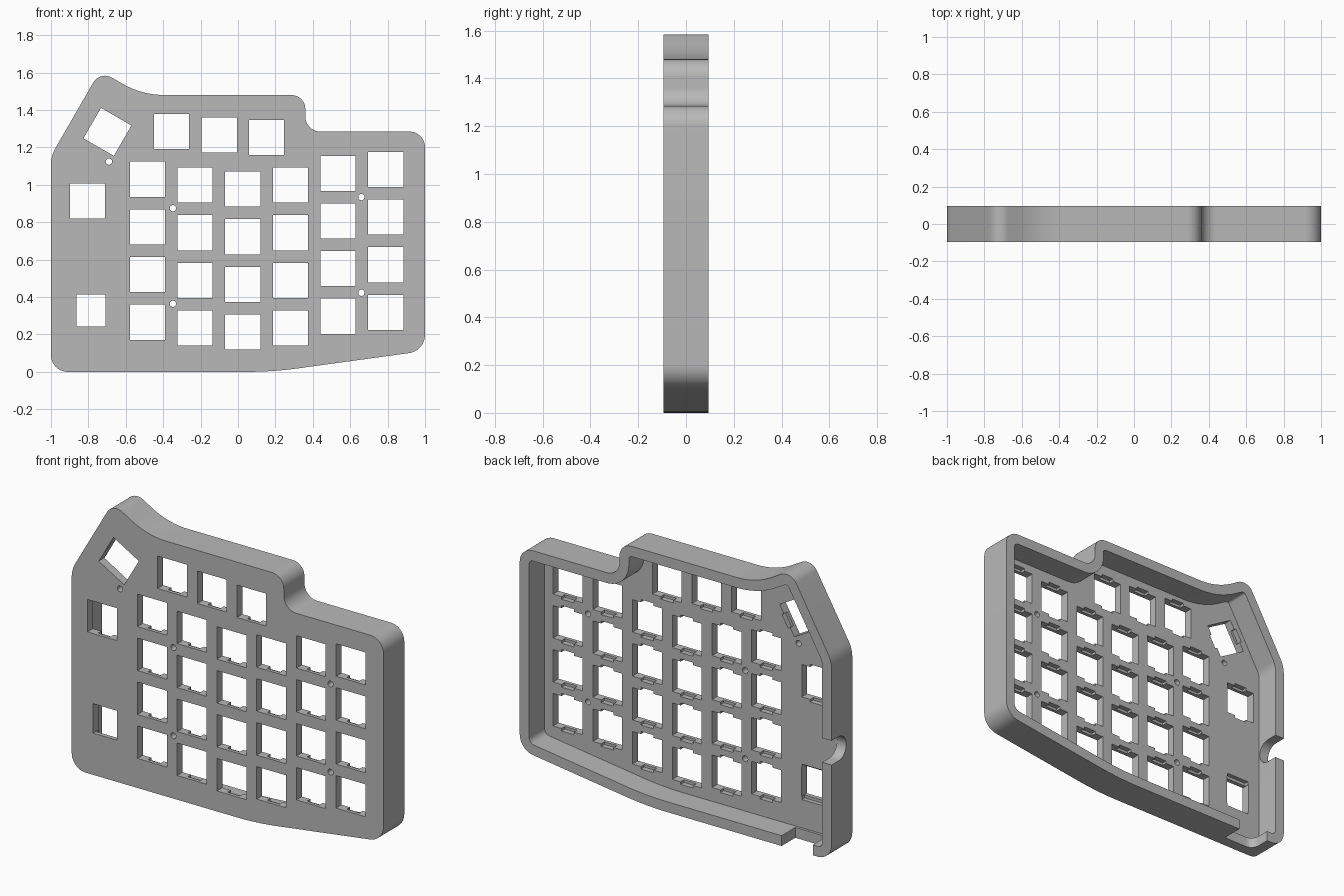
import bpy, bmesh, math
from mathutils import Vector

if "Cube" in bpy.data.objects:
    bpy.data.objects.remove(bpy.data.objects["Cube"])

FRONT, BACK, FLOOR = -0.095, 0.095, -0.045
WALL = 0.06
KEY = 0.188

grey = bpy.data.materials.new("case grey")
grey.diffuse_color = (0.48, 0.48, 0.48, 1)
grey.use_nodes = True
grey.node_tree.nodes["Principled BSDF"].inputs["Base Color"].default_value = grey.diffuse_color

# Case outline: x, z, corner radius (counter-clockwise from the front)
CORNERS = [(-1, 0, 0.09), (0.185, 0, 2.0), (1, 0.112, 0.1), (1, 1.285, 0.085),
           (0.36, 1.285, 0.08), (0.36, 1.48, 0.075), (-0.513, 1.48, 0.45),
           (-0.7376, 1.6097, 0.072), (-1, 1.155, 0.17)]


def outline(inset=0.0):
    """Rounded polygon, optionally moved inwards."""
    raw = [Vector(c[:2]) for c in CORNERS]
    n = len(raw)
    pts, radii = [], []
    for i, p in enumerate(raw):
        d1 = (p - raw[i - 1]).normalized()
        d2 = (raw[(i + 1) % n] - p).normalized()
        n1, n2 = Vector((-d1.y, d1.x)), Vector((-d2.y, d2.x))
        convex = d1.x * d2.y - d1.y * d2.x > 0
        pts.append(p + (n1 + n2) * inset / (1 + n1.dot(n2)))
        radii.append(max(CORNERS[i][2] + (-inset if convex else inset), 0.02))
    result = []
    for i, p in enumerate(pts):
        d1 = (p - pts[i - 1]).normalized()
        d2 = (pts[(i + 1) % n] - p).normalized()
        turn = math.atan2(d1.x * d2.y - d1.y * d2.x, d1.dot(d2))
        r, s = radii[i], math.copysign(1, turn)
        start = p - d1 * r * math.tan(abs(turn) / 2)
        arm = Vector((d1.y, -d1.x)) * s * r
        centre = start - arm
        steps = 12
        for k in range(steps + 1):
            a = turn * k / steps
            c, sn = math.cos(a), math.sin(a)
            result.append(centre + Vector((arm.x * c - arm.y * sn, arm.x * sn + arm.y * c)))
    return result


def rect(cx, cz, w, h, angle=0):
    c, s = math.cos(math.radians(angle)), math.sin(math.radians(angle))
    return [(cx + x * c - z * s, cz + x * s + z * c) for x, z in
            ((-w / 2, -h / 2), (w / 2, -h / 2), (w / 2, h / 2), (-w / 2, h / 2))]


def circle(cx, cz, r, n=24):
    return [(cx + r * math.cos(2 * math.pi * k / n), cz + r * math.sin(2 * math.pi * k / n))
            for k in range(n)]


def add_prism(bm, pts, lo, hi, place=lambda u, v, w: (u, w, v)):
    """Extrude a flat profile between two depths (along y by default)."""
    a = [bm.verts.new(place(p[0], p[1], lo)) for p in pts]
    b = [bm.verts.new(place(p[0], p[1], hi)) for p in pts]
    bm.faces.new(a)
    bm.faces.new(b[::-1])
    for i in range(len(pts)):
        j = (i + 1) % len(pts)
        bm.faces.new((a[j], a[i], b[i], b[j]))


def finish(bm, name):
    bmesh.ops.recalc_face_normals(bm, faces=bm.faces)
    mesh = bpy.data.meshes.new(name)
    bm.to_mesh(mesh)
    bm.free()
    mesh.materials.append(grey)
    obj = bpy.data.objects.new(name, mesh)
    bpy.context.collection.objects.link(obj)
    return obj


# Solid case body
bm = bmesh.new()
add_prism(bm, outline(), FRONT, BACK)
case = finish(bm, "keyboard_case")

# Hollow open at the back
bm = bmesh.new()
add_prism(bm, outline(WALL), FLOOR, 0.2)
cutters = [finish(bm, "pocket_cutter")]

# Key positions: staggered columns, top row, thumb keys
keys = []
for i, z in enumerate((0.265, 0.234, 0.213, 0.234, 0.297, 0.318)):
    keys += [(-0.484 + 0.2548 * i, z + 0.2548 * k, 0) for k in range(4)]
keys += [(-0.355, 1.285, 0), (-0.1, 1.266, 0), (0.153, 1.253, 0),
         (-0.805, 0.913, 0), (-0.698, 1.283, 60)]

# Key openings, small window and screw holes
bm = bmesh.new()
for x, z, a in keys:
    add_prism(bm, rect(x, z, KEY, KEY, a), -0.2, 0.0)
add_prism(bm, rect(-0.786, 0.327, 0.155, 0.171), -0.2, 0.0)
for x, z in ((-0.69, 1.124), (-0.348, 0.875), (0.66, 0.934), (-0.348, 0.364), (0.66, 0.423)):
    add_prism(bm, circle(x, z, 0.017), -0.2, 0.0)
cutters.append(finish(bm, "opening_cutter"))

# Clip recesses behind the openings
bm = bmesh.new()
for x, z, a in keys:
    add_prism(bm, rect(x, z, 0.08, KEY + 0.03, a), -0.075, 0.001)
add_prism(bm, rect(-0.786, 0.327, 0.149, 0.205), -0.07, 0.001)
cutters.append(finish(bm, "clip_cutter"))

# Cable notch in the side wall and port gap in the bottom wall
bm = bmesh.new()
arc = [(0.03 + 0.07 * math.cos(t), 0.625 + 0.07 * math.sin(t))
       for t in (math.pi / 2 + math.pi * k / 16 for k in range(17))]
add_prism(bm, arc + [(0.2, 0.555), (0.2, 0.695)], -1.1, -0.92, lambda u, v, w: (w, u, v))
gap = [(-0.83 + 0.05 * math.cos(t), 0.02 + 0.05 * math.sin(t))
       for t in (math.pi + math.pi / 2 * k / 8 for k in range(9))]
add_prism(bm, gap + [(-0.68, -0.03), (-0.68, 0.2), (-0.88, 0.2)], -0.1, 0.08,
          lambda u, v, w: (u, v, w))
cutters.append(finish(bm, "port_cutter"))

# Apply the cuts
bpy.context.view_layer.objects.active = case
case.select_set(True)
for c in cutters:
    c.hide_render = True
    mod = case.modifiers.new(c.name, 'BOOLEAN')
    mod.operation, mod.solver, mod.object = 'DIFFERENCE', 'EXACT', c
    bpy.ops.object.modifier_apply(modifier=mod.name)
    bpy.data.objects.remove(c)

bpy.ops.object.shade_smooth_by_angle(angle=math.radians(30))
